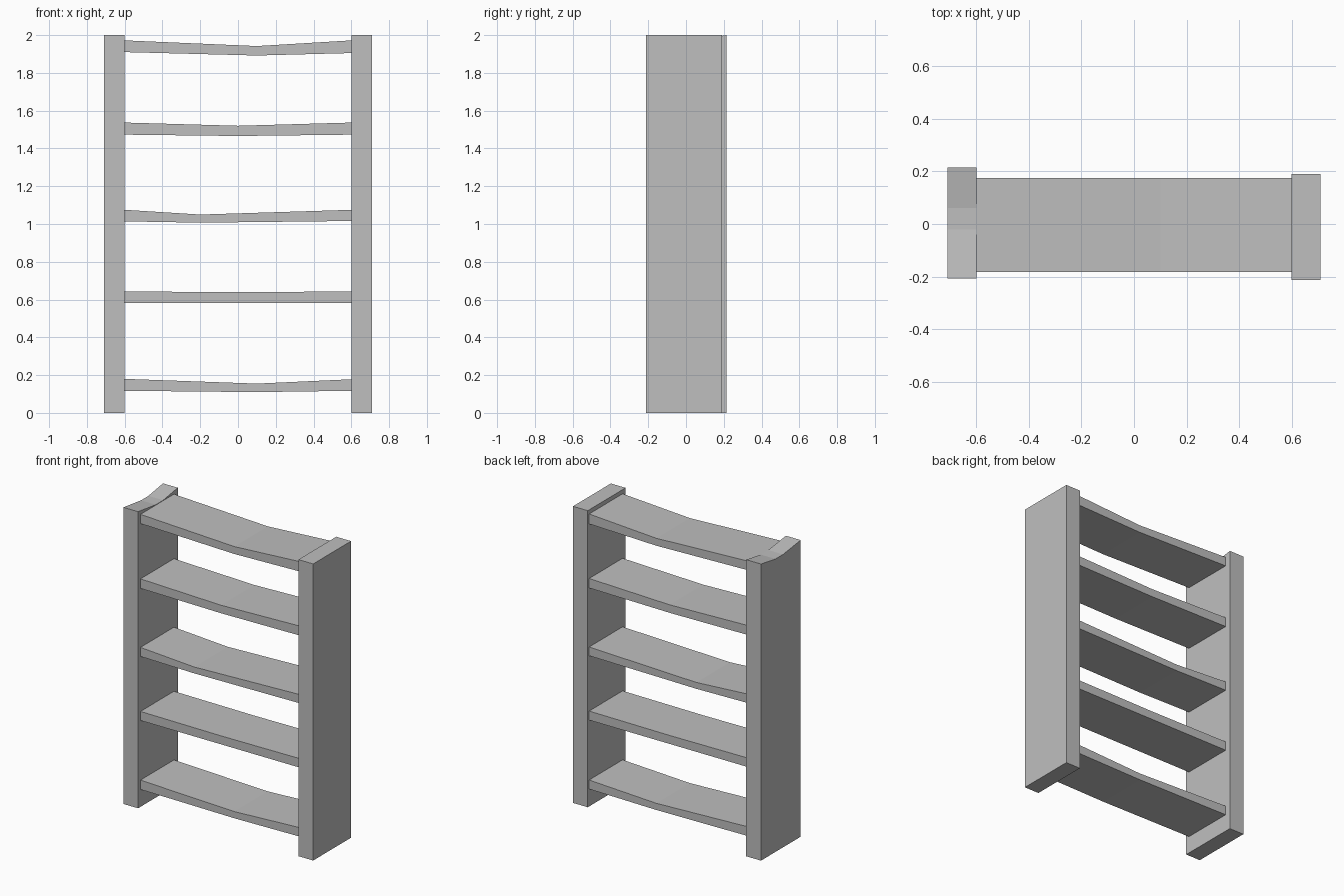
import bpy
import bmesh
from mathutils import Vector

cube = bpy.data.objects.get("Cube")
if cube:
    bpy.data.objects.remove(cube, do_unlink=True)

grey = bpy.data.materials.new("plain_grey")
grey.use_nodes = True
colour = (0.52, 0.52, 0.52, 1)
grey.diffuse_color = colour
grey.node_tree.nodes["Principled BSDF"].inputs["Base Color"].default_value = colour


def extrude_profile(name, points, offset):
    """Make a closed slab by extruding a flat outline along an offset."""
    bm = bmesh.new()
    face = bm.faces.new([bm.verts.new(p) for p in points])
    result = bmesh.ops.extrude_face_region(bm, geom=[face], use_keep_orig=True)
    moved = [v for v in result["geom"] if isinstance(v, bmesh.types.BMVert)]
    bmesh.ops.translate(bm, verts=moved, vec=Vector(offset))
    bmesh.ops.recalc_face_normals(bm, faces=bm.faces)
    mesh = bpy.data.meshes.new(name)
    bm.to_mesh(mesh)
    bm.free()
    mesh.materials.append(grey)
    obj = bpy.data.objects.new(name, mesh)
    bpy.context.collection.objects.link(obj)
    return obj


def side_post(name, x, width, front, back, dip):
    """Upright board whose top edge is worn down by dip in the middle."""
    top = [(x, back, 2), (x, 0.06, 2 - dip), (x, -0.02, 2 - dip), (x, front, 2)]
    extrude_profile(name, [(x, front, 0), (x, back, 0)] + top, (width, 0, 0))


def shelf(name, sag_x, top, bottom):
    """Shelf sagging at sag_x; heights run left end, sag point, right end."""
    xs = (-0.6, sag_x, 0.6)
    lower = [(x, -0.182, z) for x, z in zip(xs, bottom)]
    upper = [(x, -0.182, z) for x, z in zip(xs, top)]
    extrude_profile(name, lower + upper[::-1], (0, 0.357, 0))


# Uprights
side_post("right_post", -0.71, 0.11, -0.208, 0.215, 0.025)
side_post("left_post", 0.6, 0.11, -0.213, 0.19, 0)

# Sagging shelves
shelf("bottom_shelf", 0.1, (0.18, 0.155, 0.178), (0.117, 0.11, 0.117))
shelf("lower_shelf", 0, (0.643, 0.639, 0.643), (0.582, 0.582, 0.582))
shelf("middle_shelf", -0.2, (1.075, 1.05, 1.075), (1.014, 1.007, 1.016))
shelf("upper_shelf", 0, (1.537, 1.52, 1.537), (1.473, 1.466, 1.473))
shelf("top_shelf", 0.1, (1.972, 1.942, 1.972), (1.91, 1.892, 1.905))
